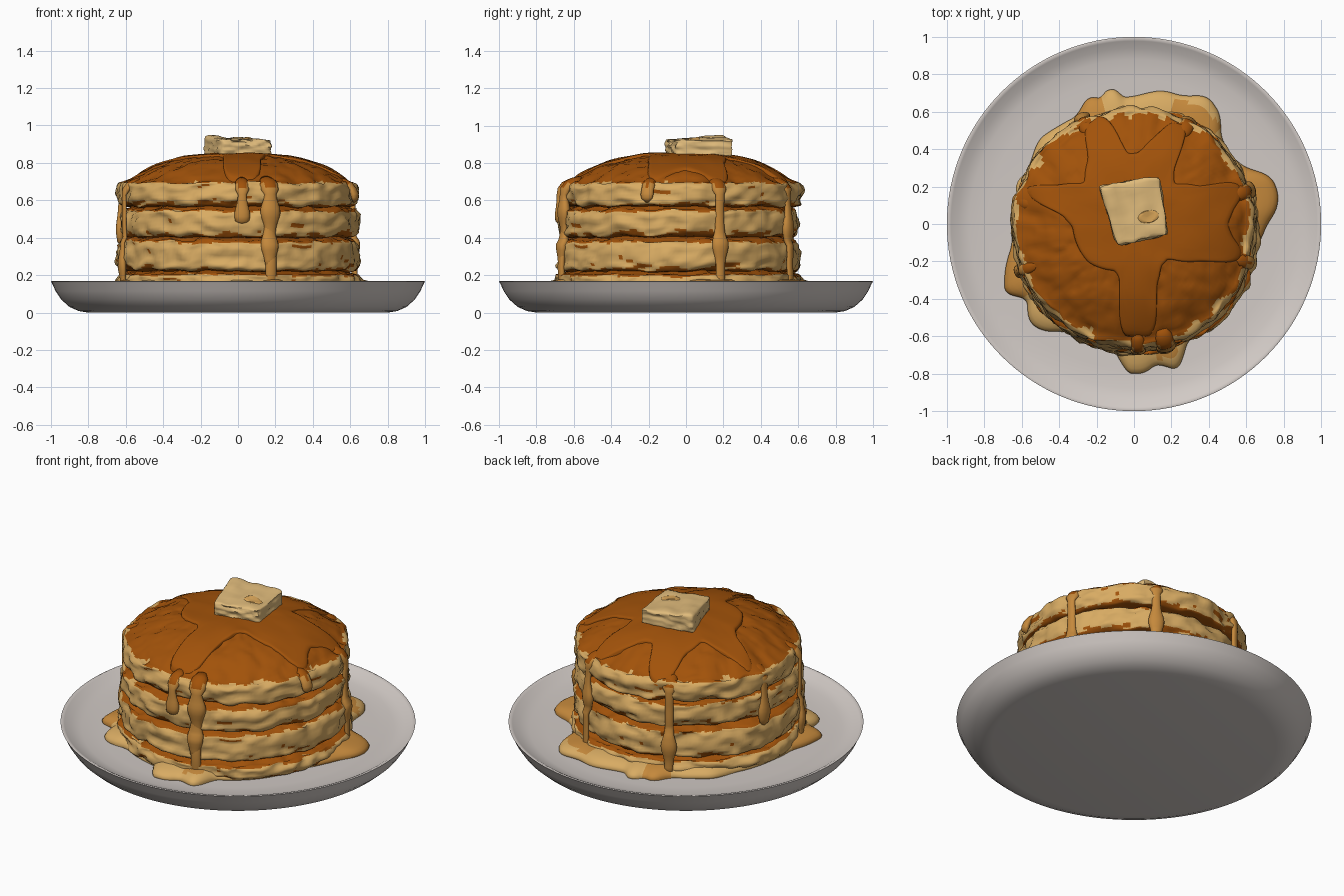
import bpy, bmesh, math
from mathutils import Vector, noise

if "Cube" in bpy.data.objects:
    bpy.data.objects.remove(bpy.data.objects["Cube"])


def material(name, col):
    m = bpy.data.materials.new(name)
    m.diffuse_color = (*col, 1)
    m.use_nodes = True
    m.node_tree.nodes["Principled BSDF"].inputs["Base Color"].default_value = m.diffuse_color
    return m


BROWN = material("browned crust", (0.36, 0.085, 0.003))
CREAM = material("pale batter", (0.69, 0.41, 0.125))
SYRUP = material("amber syrup", (0.56, 0.25, 0.045))
BUTTER = material("butter yellow", (0.75, 0.50, 0.20))
MELTED = material("melted butter", (0.70, 0.38, 0.10))
CHINA = material("grey china", (0.64, 0.59, 0.56))


def nz(x, y, z):
    return noise.noise(Vector((x, y, z)))


def finish(name, bm, mats, rule=None, angle=60):
    """Turn a bmesh into a smooth shaded object, coloured by rule(centre, normal)."""
    bmesh.ops.recalc_face_normals(bm, faces=bm.faces)
    if rule:
        for f in bm.faces:
            f.material_index = rule(f.calc_center_median(), f.normal)
    me = bpy.data.meshes.new(name)
    bm.to_mesh(me)
    bm.free()
    for m in mats:
        me.materials.append(m)
    ob = bpy.data.objects.new(name, me)
    bpy.context.collection.objects.link(ob)
    bpy.ops.object.select_all(action='DESELECT')
    ob.select_set(True)
    bpy.context.view_layer.objects.active = ob
    bpy.ops.object.shade_smooth_by_angle(angle=math.radians(angle))
    return ob


def loft(name, rings, mats, rule=None, angle=60):
    """Skin closed rings of points and cap both ends."""
    bm = bmesh.new()
    vr = [[bm.verts.new(p) for p in ring] for ring in rings]
    n = len(vr[0])
    for a, b in zip(vr, vr[1:]):
        for i in range(n):
            j = (i + 1) % n
            bm.faces.new((a[i], a[j], b[j], b[i]))
    bm.faces.new(vr[0])
    bm.faces.new(vr[-1])
    return finish(name, bm, mats, rule, angle)


def lookup(table, deg):
    deg %= 360
    t = table + [(table[0][0] + 360, table[0][1])]
    for (a0, r0), (a1, r1) in zip(t, t[1:]):
        if a0 <= deg <= a1:
            return r0 + (r1 - r0) * (deg - a0) / (a1 - a0)
    return t[0][1]


def outline(table, deg):
    """Rounded periodic lookup of radius by angle."""
    return sum(lookup(table, deg + k) for k in (-3, -2, -1, 0, 1, 2, 3)) / 7


def circle(n):
    return [2 * math.pi * i / n for i in range(n)]


# Plate: lathed shallow dish
PLATE = [(0.02, 0), (0.80, 0), (0.85, 0.008), (0.90, 0.03), (0.945, 0.07), (0.975, 0.115),
         (0.993, 0.155), (1.0, 0.166), (0.992, 0.169), (0.978, 0.163), (0.94, 0.14),
         (0.88, 0.125), (0.78, 0.118), (0.4, 0.115), (0.02, 0.115)]
loft("plate", [[(r * math.cos(a), r * math.sin(a), z) for a in circle(128)] for r, z in PLATE], [CHINA])


def bump(x, y):
    return 0.008 * nz(x * 7, y * 7, 3.1)


def pits(x, y):
    return -0.022 * max(0, nz(x * 11, y * 11, 8) - 0.1) - 0.012 * max(0, nz(x * 24, y * 24, 5))


# Pancakes: lumpy rounded rims with browned faces
def pancake(name, z0, z1, cx, cy, R, dome, seed, brim):
    mid, half = (z0 + z1) / 2, (z1 - z0) / 2
    prof = [(0.02, z0 - 0.005), (0.3, z0 - 0.005), (0.5, z0 - 0.005), (R - 0.07, z0 - 0.003)]
    for i in range(15):
        a = math.radians(-86 + 172 * i / 14)
        prof.append((R - 0.045 + 0.045 * max(math.cos(a), 0) ** 0.6,
                     mid + half * math.copysign(abs(math.sin(a)) ** 0.8, a)))
    edge = R - 0.04
    for i in range(1, 29):
        t = 1 - i / 28.5
        prof.append((edge * t, z1 + dome * (1 - t ** (3 if dome > 0.1 else 12))))
    rings = []
    for k, (r, z) in enumerate(prof):
        ring = []
        for a in circle(190):
            c, s = math.cos(a), math.sin(a)
            w = 0.014 * nz(c * 2, s * 2, seed) * r / R
            x, y, zz = cx + (r + w) * c, cy + (r + w) * s, z
            fade = min(1, max(0, (r - R + 0.16) / 0.12))
            d = 0.022 * nz(x * 9, y * 9, z * 20 + seed) + 0.014 * nz(x * 17, y * 17, z * 40)
            x, y = x + d * c * fade, y + d * s * fade
            zz += 0.018 * fade * nz(c * 5, s * 5, seed + 9) * (1 if z0 > 0.15 else 0.3)
            if k > 16:
                zz += bump(x, y) + pits(x, y)
            ring.append((x, y, zz))
        rings.append(ring)

    def rule(p, n):
        r = math.hypot(p.x - cx, p.y - cy)
        wob = 0.014 * nz(p.x * 8, p.y * 8, seed + 4)
        top = n.z > 0.2 and p.z > z1 - brim + wob
        return 0 if top or (n.z < -0.4 and r < R - 0.008 + wob) else 1
    loft(name, rings, [BROWN, CREAM], rule, 80)


pancake("bottom_pancake", 0.118, 0.208, 0.01, -0.04, 0.66, 0.032, 1.3, 0.012)
pancake("lower_pancake", 0.222, 0.39, -0.003, -0.035, 0.648, 0.032, 5.7, 0.015)
pancake("upper_pancake", 0.405, 0.555, 0.01, -0.04, 0.638, 0.032, 11.2, 0.015)
pancake("top_pancake", 0.568, 0.70, 0.0, -0.02, 0.64, 0.145, 17.9, 0.006)


def top_z(x, y):
    t = min(math.hypot(x, y + 0.02) / 0.60, 1.04)
    return 0.70 + 0.145 * (1 - t ** 3) + bump(x, y)


# Syrup sheet: lobed pool draped over the domed top
LOBES = [(0, .50), (10, .55), (15, .61), (23, .60), (28, .42), (45, .30), (56, .38), (60, .60), (69, .60),
         (75, .50), (86, .38), (97, .38), (103, .58), (110, .62), (118, .58), (123, .44), (141, .34),
         (155, .48), (160, .62), (166, .60), (171, .40), (182, .33), (220, .32), (248, .27), (257, .31),
         (263, .60), (280, .61), (284, .50), (289, .36), (302, .27), (315, .26), (333, .43), (340, .60),
         (347, .60), (351, .54)]
sheet = []
for s, lift in [(.03, .009), (.2, .009), (.35, .009), (.48, .009), (.6, .009), (.7, .009), (.8, .009), (.88, .01),
                (.94, .010), (.975, .009), (.993, .003), (1.0, -.022)]:
    ring = []
    for a in circle(240):
        r = s * outline(LOBES, math.degrees(a))
        x, y = r * math.cos(a), r * math.sin(a)
        ring.append((x, y, top_z(x, y) + lift))
    sheet.append(ring)
loft("syrup_top", sheet, [BROWN], None, 80)


# Syrup drips: flattened tubes running down the stack side
def drip(name, deg, zend, width, bulge_z):
    a = math.radians(deg)
    out, side = Vector((math.cos(a), math.sin(a), 0)), Vector((-math.sin(a), math.cos(a), 0))
    path = [(0.55, 0.715, 0.6 * width), (0.59, 0.695, width), (0.618, 0.68, 1.05 * width),
            (0.638, 0.655, width)]
    steps = max(3, int((0.64 - zend) / 0.025))
    for i in range(steps + 1):
        z = 0.63 + (zend - 0.63) * i / steps
        w = width * (0.62 + 0.55 * math.exp(-((z - bulge_z) / 0.06) ** 2))
        path.append((0.646 + 0.012 * (z < 0.38) + 0.006 * nz(z * 9, deg, 0), z, w))
    path.append((path[-1][0] - 0.005, zend - 0.02, 0.25 * width))
    rings = []
    for i, (r, z, w) in enumerate(path):
        p, q = path[max(i - 1, 0)], path[min(i + 1, len(path) - 1)]
        d = Vector((q[0] - p[0], q[1] - p[1])).normalized()
        up = out * -d.y + Vector((0, 0, d.x))
        c = Vector((0, -0.03, z)) + out * r
        rings.append([c + side * (w * math.cos(t)) + up * (0.6 * w * math.sin(t)) for t in circle(14)])
    loft(name, rings, [SYRUP, BROWN], lambda p, n: 1 if p.z > 0.68 else 0, 80)


for i, args in enumerate([(285.5, 0.16, 0.048, 0.54), (285, 0.26, 0.042, 0.36), (272, 0.49, 0.036, 0.52),
                          (19, 0.15, 0.04, 0.36), (63, 0.16, 0.04, 0.45), (115, 0.15, 0.04, 0.30),
                          (166, 0.38, 0.036, 0.44), (200, 0.15, 0.03, 0.25), (344, 0.61, 0.034, 0.66)]):
    drip("syrup_drip_%d" % (i + 1), *args)

# Puddle: uneven pool around the stack base
POOL = [(0, .71), (6, .77), (13, .79), (20, .77), (26, .67), (35, .63), (46, .66), (51, .74), (60, .79), (69, .73),
        (78, .73), (90, .68), (97, .68), (99, .77), (101, .77), (103, .67), (109, .73), (118, .65), (128, .66),
        (138, .68), (150, .64), (175, .64), (190, .66), (198, .72), (209, .79), (214, .69), (218, .72),
        (223, .77), (230, .75), (237, .68), (250, .68), (263, .68), (266, .80), (275, .80), (280, .74),
        (284, .81), (289, .80), (293, .69), (310, .68), (340, .64), (350, .67)]
pool = []
for s, z in [(.6, .18), (.80, .18), (.88, .175), (.93, .165), (.965, .155), (.988, .142), (1, .128), (.995, .11)]:
    ring = []
    for a in circle(300):
        r = s * outline(POOL, math.degrees(a))
        ring.append((r * math.cos(a), r * math.sin(a), z + 0.004 * nz(r * math.cos(a) * 8, r * math.sin(a) * 8, 2)))
    pool.append(ring)


def pool_rule(p, n):
    d = math.degrees(math.atan2(p.y, p.x)) % 360
    amber = d > 346 or d < 27 or 104 < d < 118 or 190 < d < 213
    return 0 if amber or (48 < d < 72 and p.xy.length < 0.71) or (279 < d < 289 and p.xy.length < .74) else 1


loft("syrup_puddle", pool, [SYRUP, CREAM], pool_rule, 80)

# Butter pat: softened, slightly warped block
A, B, C, D = (Vector(p) for p in ((-.09, -.115), (.18, -.055), (.135, .255), (-.185, .20)))
bm = bmesh.new()
bmesh.ops.create_cube(bm, size=1)
bmesh.ops.bevel(bm, geom=bm.edges[:], offset=0.07, segments=2, affect='EDGES', profile=0.5)
bmesh.ops.subdivide_edges(bm, edges=[e for e in bm.edges if e.calc_length() > 0.3], cuts=9, use_grid_fill=True)


def butter_top(u, v):
    return 0.924 + 0.022 * (1 - u) * v + 0.014 * nz(u * 4, v * 4, 5)


for v in bm.verts:
    u, w, h = v.co.x + 0.5, v.co.y + 0.5, v.co.z + 0.5
    xy = A.lerp(B, u).lerp(D.lerp(C, u), w)
    k = 0.014 * nz(u * 5, w * 5, h * 4)
    v.co = (xy.x + k, xy.y - k, 0.835 + (butter_top(u, w) - 0.835) * h)
finish("butter_pat", bm, [BUTTER], None, 50)

# Melted spot: thin film on the butter
spot = []
for s, lift in [(.1, .005), (.6, .005), (.9, .004), (1, -.003)]:
    ring = []
    for a in circle(32):
        u, w = 0.70 + 0.2 * s * math.cos(a), 0.36 + 0.11 * s * math.sin(a)
        xy = A.lerp(B, u).lerp(D.lerp(C, u), w)
        ring.append((xy.x, xy.y, butter_top(u, w) + lift))
    spot.append(ring)
loft("melted_spot", spot, [MELTED])
